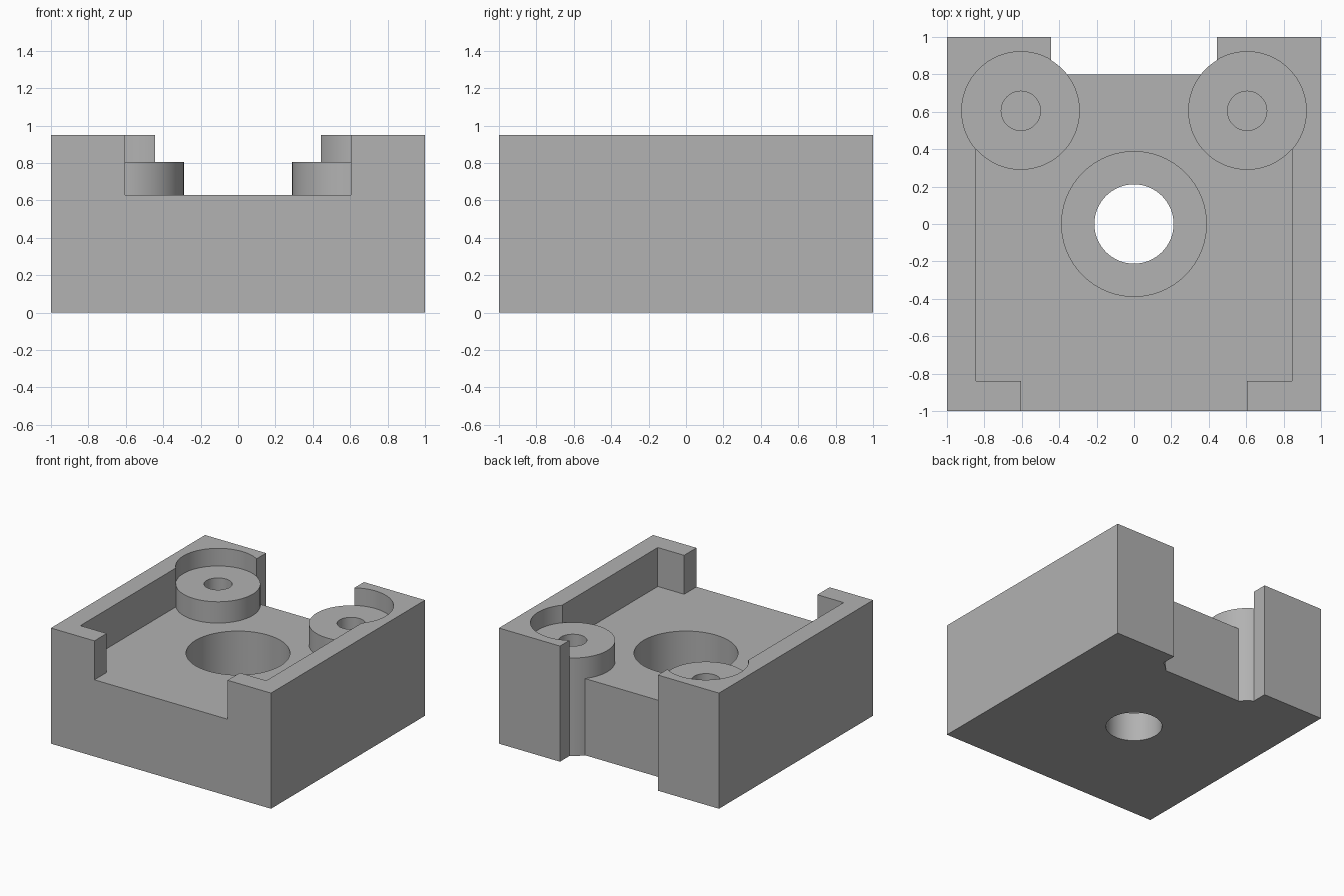
import bpy, bmesh, math

cube = bpy.data.objects.get("Cube")
if cube:
    bpy.data.objects.remove(cube, do_unlink=True)

grey = bpy.data.materials.new("plain_grey")
grey.use_nodes = True
colour = (0.445, 0.445, 0.445, 1)
grey.diffuse_color = colour
grey.node_tree.nodes["Principled BSDF"].inputs["Base Color"].default_value = colour

TOP, FLOOR, BOSS_TOP = 0.95, 0.63, 0.805
BOSS, BOSS_R = 0.605, 0.315


def prism(name, outline, z0, z1):
    """Extrude a flat counter-clockwise outline from z0 to z1."""
    bm = bmesh.new()
    face = bm.faces.new([bm.verts.new((x, y, z0)) for x, y in outline])
    grown = bmesh.ops.extrude_face_region(bm, geom=[face])["geom"]
    verts = [v for v in grown if isinstance(v, bmesh.types.BMVert)]
    bmesh.ops.translate(bm, verts=verts, vec=(0, 0, z1 - z0))
    bmesh.ops.recalc_face_normals(bm, faces=bm.faces)
    mesh = bpy.data.meshes.new(name)
    bm.to_mesh(mesh)
    bm.free()
    mesh.materials.append(grey)
    obj = bpy.data.objects.new(name, mesh)
    bpy.context.collection.objects.link(obj)
    return obj


def box(name, x, y0, y1, z0, z1):
    return prism(name, [(-x, y0), (x, y0), (x, y1), (-x, y1)], z0, z1)


def cylinder(name, x, y, r, z0, z1, sides=96):
    turn = [2 * math.pi * i / sides for i in range(sides)]
    return prism(name, [(x + r * math.cos(a), y + r * math.sin(a)) for a in turn], z0, z1)


def combine(body, tool, operation="DIFFERENCE"):
    """Apply a boolean and discard the tool."""
    tool.hide_render = True
    mod = body.modifiers.new(tool.name, "BOOLEAN")
    mod.operation, mod.solver, mod.object = operation, "EXACT", tool
    bpy.ops.object.select_all(action="DESELECT")
    bpy.context.view_layer.objects.active = body
    body.select_set(True)
    bpy.ops.object.modifier_apply(modifier=mod.name)
    bpy.data.objects.remove(tool, do_unlink=True)


# Solid block
body = box("housing", 1, -1, 1, 0, TOP)

# Pocket with a front opening and a back opening
half = [(0.605, -1.2), (0.605, -0.84), (0.845, -0.84), (0.845, 0.6), (0.445, 0.6), (0.445, 1.2)]
pocket = half + [(-x, y) for x, y in reversed(half)]
combine(body, prism("pocket", pocket, FLOOR, 1.2))

# Full-height notch in the back
combine(body, box("back_notch", 0.445, 0.8, 1.2, -0.2, 1.2))

# Round bosses, each with a recess above it and a blind screw hole
for side in (-1, 1):
    x = side * BOSS
    combine(body, cylinder("boss", x, BOSS, BOSS_R, 0, 1.2), "UNION")
    combine(body, cylinder("recess", x, BOSS, BOSS_R + 0.001, BOSS_TOP, 1.4))
    combine(body, cylinder("screw_hole", x, BOSS, 0.105, 0.3, 1.4, 48))

# Counterbored centre hole
combine(body, cylinder("counterbore", 0, 0, 0.387, 0.24, 1.2))
combine(body, cylinder("centre_hole", 0, 0, 0.212, -0.2, 1.2, 64))

bpy.ops.object.shade_smooth_by_angle(angle=math.radians(30))
